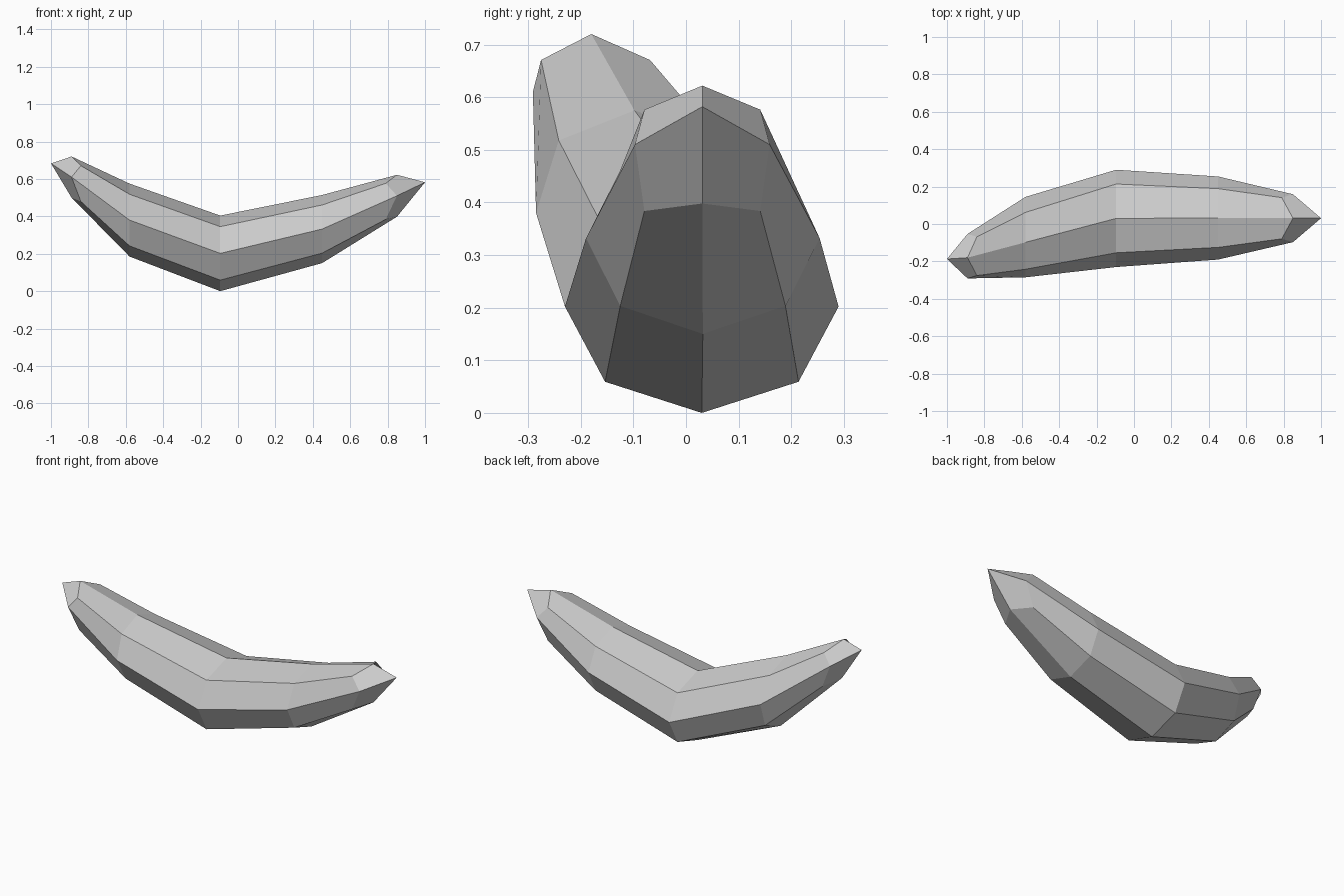
import bpy
import bmesh
from math import sin, cos, pi

cube = bpy.data.objects.get("Cube")
if cube:
    bpy.data.objects.remove(cube, do_unlink=True)

grey = bpy.data.materials.new("plain grey")
grey.use_nodes = True
colour = (0.6, 0.6, 0.6, 1)
grey.diffuse_color = colour
grey.node_tree.nodes["Principled BSDF"].inputs["Base Color"].default_value = colour

SIDES = 8
ROUND = sin(pi / 4)


def ring(bm, centre, ry, rz, lean=0, corner=ROUND, shift=(0, 0, 0)):
    """Octagonal section; its corners can be squarer and set back from the tip."""
    verts = []
    for i in range(SIDES):
        a = 2 * pi * i / SIDES
        u, v = cos(a), sin(a)
        x, y, z = centre
        if i % 2:
            u, v = u * corner / ROUND, v * corner / ROUND
            x, y, z = x + shift[0], y + shift[1], z + shift[2]
        verts.append(bm.verts.new((x, y + ry * u + lean * v, z + rz * v)))
    return verts


def pointed_cap(bm, verts, tip):
    """Four kite faces meeting at the tip."""
    point = bm.verts.new(tip)
    for i in range(0, SIDES, 2):
        bm.faces.new((verts[i], verts[i + 1], verts[(i + 2) % SIDES], point))


# Curved body, section by section
bm = bmesh.new()
rings = [
    ring(bm, (-0.89, -0.172, 0.61), 0.119, 0.11, -0.008, 0.87, (0.05, 0.007, -0.035)),
    ring(bm, (-0.58, -0.07, 0.38), 0.215, 0.195, -0.028),
    ring(bm, (-0.095, 0.03, 0.202), 0.26, 0.202),
    ring(bm, (0.45, 0.032, 0.332), 0.222, 0.182),
    ring(bm, (0.85, 0.031, 0.51), 0.128, 0.112, 0, 0.86, (-0.06, 0, -0.03)),
]
for a, b in zip(rings, rings[1:]):
    for i in range(SIDES):
        j = (i + 1) % SIDES
        bm.faces.new((a[i], a[j], b[j], b[i]))

# Pointed ends
pointed_cap(bm, rings[0], (-1, -0.187, 0.683))
pointed_cap(bm, rings[-1], (1, 0.031, 0.582))

bmesh.ops.recalc_face_normals(bm, faces=bm.faces)
mesh = bpy.data.meshes.new("curved_body")
bm.to_mesh(mesh)
bm.free()
mesh.materials.append(grey)
body = bpy.data.objects.new("curved_body", mesh)
bpy.context.collection.objects.link(body)
